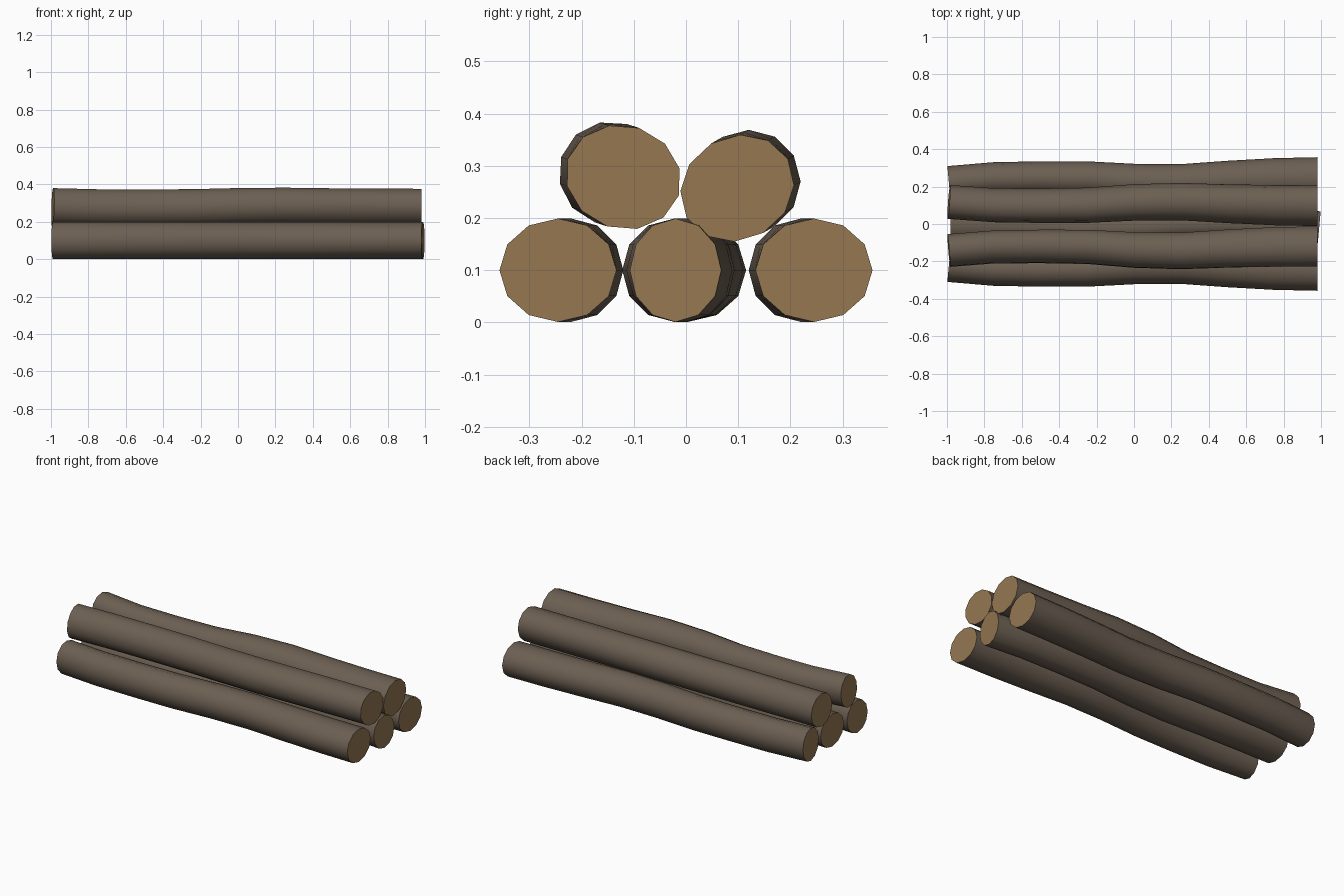
import bpy, bmesh, math

if "Cube" in bpy.data.objects:
    bpy.data.objects.remove(bpy.data.objects["Cube"])

SIDES = 12
# Rings along one log: x, sideways drift of the centre, half width
RINGS = [(-0.99, -0.023, 0.0875), (-0.75, -0.003, 0.0885), (-0.5, 0.0, 0.09),
         (-0.25, -0.0025, 0.0925), (0.0, -0.02, 0.097), (0.25, -0.025, 0.1),
         (0.5, -0.012, 0.105), (0.75, -0.003, 0.11), (0.98, 0.0, 0.112)]
HALF_HEIGHT = 0.099


def material(name, color):
    m = bpy.data.materials.new(name)
    m.diffuse_color = (*color, 1)
    m.use_nodes = True
    m.node_tree.nodes["Principled BSDF"].inputs["Base Color"].default_value = m.diffuse_color
    return m


bark = material("bark brown", (0.15, 0.115, 0.085))
wood = material("cut wood tan", (0.30, 0.185, 0.083))


def log(name, cy, cz, side=1, flip=1, roll=0.0):
    """Wavy log; side mirrors it in y, flip mirrors it in x, roll turns it."""
    bm = bmesh.new()
    c, s = math.cos(math.radians(roll)), math.sin(math.radians(roll))
    loops = []
    for i, (x, drift, half) in enumerate(RINGS):
        loop = []
        for k in range(SIDES):
            a = 2 * math.pi * k / SIDES
            v = side * (drift + half * math.cos(a))
            w = HALF_HEIGHT * math.sin(a)
            # the thin end is sawn slightly askew
            px = x - (0.008 * math.cos(a) if i == 0 else 0)
            loop.append(bm.verts.new((flip * px, cy + v * c - w * s, cz + v * s + w * c)))
        loops.append(loop)
    # bark
    for a, b in zip(loops, loops[1:]):
        for k in range(SIDES):
            n = (k + 1) % SIDES
            bm.faces.new((a[k], a[n], b[n], b[k]))
    # sawn ends
    for loop in (loops[0], loops[-1]):
        bm.faces.new(loop).material_index = 1
    bmesh.ops.recalc_face_normals(bm, faces=bm.faces)
    mesh = bpy.data.meshes.new(name)
    bm.to_mesh(mesh)
    bm.free()
    mesh.materials.append(bark)
    mesh.materials.append(wood)
    ob = bpy.data.objects.new(name, mesh)
    bpy.context.collection.objects.link(ob)
    bpy.ops.object.select_all(action='DESELECT')
    ob.select_set(True)
    bpy.context.view_layer.objects.active = ob
    bpy.ops.object.shade_smooth_by_angle(angle=math.radians(40))


# bottom row
log("bottom_front_log", -0.245, 0.1, side=-1)
log("bottom_middle_log", 0.003, 0.1, flip=-1)
log("bottom_back_log", 0.245, 0.1)
# top row
log("top_front_log", -0.12, 0.278, roll=-18)
log("top_back_log", 0.098, 0.257, side=-1, roll=30)
